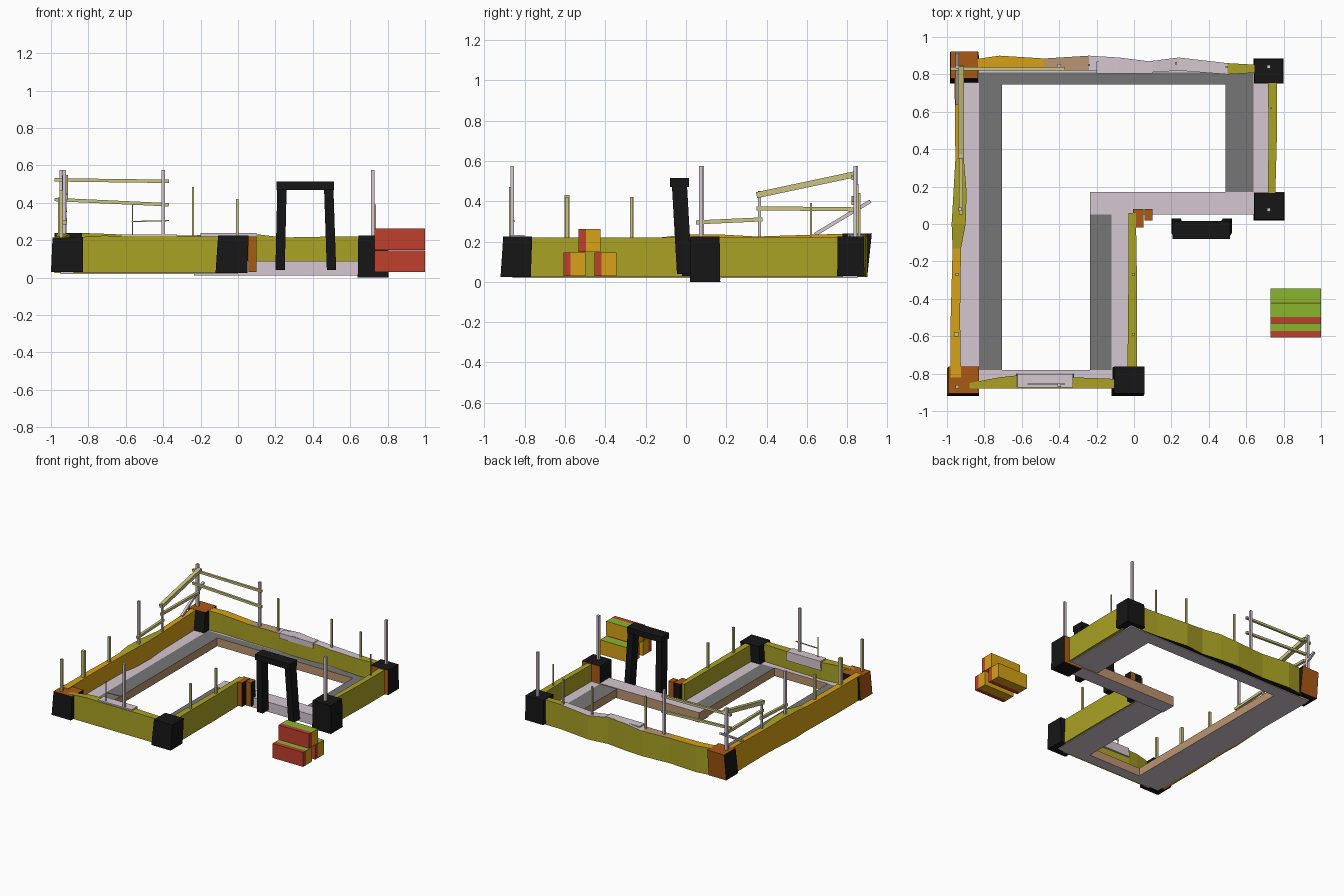
import bpy, bmesh
from mathutils import Vector, Matrix

if "Cube" in bpy.data.objects:
    bpy.data.objects.remove(bpy.data.objects["Cube"])

COL = {
    "olive": (0.40, 0.36, 0.018), "gold": (0.68, 0.36, 0.008),
    "lilac": (0.66, 0.57, 0.63), "grey": (0.18, 0.18, 0.18),
    "black": (0.008, 0.008, 0.008), "brown": (0.40, 0.10, 0.007),
    "tan": (0.50, 0.30, 0.16), "red": (0.53, 0.05, 0.027),
    "green": (0.25, 0.47, 0.027), "pale_yellow": (0.60, 0.55, 0.22)}
MATS = {}
for n, c in COL.items():
    MATS[n] = bpy.data.materials.new(n)
    MATS[n].diffuse_color = (*c, 1)
DIRS = {"+x": (1, 0, 0), "-x": (-1, 0, 0), "+y": (0, 1, 0),
        "-y": (0, -1, 0), "+z": (0, 0, 1), "-z": (0, 0, -1)}


def finish(bm, name, main, special=None):
    """Make the object; special maps a facing direction to a colour."""
    special = special or {}
    names = [main] + sorted(set(special.values()) - {main})
    bmesh.ops.recalc_face_normals(bm, faces=bm.faces)
    for f in bm.faces:
        for d, col in special.items():
            if f.normal.dot(Vector(DIRS[d])) > 0.75:
                f.material_index = names.index(col)
    me = bpy.data.meshes.new(name)
    bm.to_mesh(me)
    bm.free()
    for n in names:
        me.materials.append(MATS[n])
    ob = bpy.data.objects.new(name, me)
    bpy.context.collection.objects.link(ob)
    return ob


def box(name, x, y, z, main, special=None, taper=0.0, shear=(0, 0)):
    bm = bmesh.new()
    bmesh.ops.create_cube(bm, size=1)
    for v in bm.verts:
        k = 1 - taper * (v.co.z + 0.5)
        t = v.co.z + 0.5
        v.co = ((x[0] + x[1]) / 2 + v.co.x * k * (x[1] - x[0]) + shear[0] * t,
                (y[0] + y[1]) / 2 + v.co.y * k * (y[1] - y[0]) + shear[1] * t,
                z[0] + t * (z[1] - z[0]))
    return finish(bm, name, main, special)


def bar(name, p, q, w, col, h=None):
    """Square bar between two points."""
    p, q = Vector(p), Vector(q)
    d = q - p
    bm = bmesh.new()
    bmesh.ops.create_cube(bm, size=1)
    bmesh.ops.scale(bm, vec=(w, h or w, d.length), verts=bm.verts)
    rot = d.to_track_quat('Z', 'Y').to_matrix().to_4x4()
    bmesh.ops.transform(bm, matrix=Matrix.Translation((p + q) / 2) @ rot, verts=bm.verts)
    return finish(bm, name, col)


def wall(name, axis, stations, tops, side, under=None, zb=0.025):
    """Uneven wall: stations (along, low side, high side, top), a top colour per span."""
    names = list(dict.fromkeys([side, under or side] + tops))
    bm = bmesh.new()
    rings = []
    for s, a, b, zt in stations:
        pts = [(a, zb), (b, zb), (b, zt), (a, zt)]
        rings.append([bm.verts.new((s, c, z) if axis == "x" else (c, s, z)) for c, z in pts])
    for i, (r0, r1) in enumerate(zip(rings, rings[1:])):
        for k in range(4):
            f = bm.faces.new((r0[k], r0[(k + 1) % 4], r1[(k + 1) % 4], r1[k]))
            f.material_index = names.index(
                tops[i] if k == 2 else (under or side) if k == 0 else side)
    bm.faces.new(rings[0])
    bm.faces.new(rings[-1])
    bmesh.ops.recalc_face_normals(bm, faces=bm.faces)
    me = bpy.data.meshes.new(name)
    bm.to_mesh(me)
    bm.free()
    for n in names:
        me.materials.append(MATS[n])
    bpy.context.collection.objects.link(bpy.data.objects.new(name, me))


# Footing slab, an L-shaped ring of strips with tan inner edges
Z = (0.02, 0.085)
for n, x, y, top, inner in [
        ("left_edge", (-0.95, -0.83), (-0.86, 0.85), "lilac", None),
        ("left", (-0.83, -0.705), (-0.78, 0.81), "grey", "+x"),
        ("front", (-0.83, 0.0), (-0.86, -0.78), "lilac", "+y"),
        ("inner_edge", (-0.12, 0.0), (-0.78, 0.05), "lilac", None),
        ("inner", (-0.235, -0.12), (-0.78, 0.05), "grey", "-x"),
        ("right_edge", (0.64, 0.74), (0.17, 0.85), "lilac", None),
        ("right", (0.49, 0.64), (0.17, 0.81), "grey", "-x"),
        ("back", (-0.705, 0.49), (0.745, 0.81), "grey", "-y"),
        ("back_edge", (-0.83, 0.64), (0.81, 0.85), "lilac", None)]:
    sp = {"+z": top}
    if inner:
        sp[inner] = "tan"
    box("footing_" + n, x, y, Z, "lilac", sp)
box("footing_middle", (-0.235, 0.74), (0.05, 0.17), (0.012, 0.09), "lilac",
    {"+y": "tan", "-x": "tan"})

# Walls
wall("left_wall", "y", [(-0.82, -0.98, -0.925, 0.22), (-0.5, -0.98, -0.93, 0.22),
     (-0.13, -0.97, -0.925, 0.22), (0.0, -0.975, -0.90, 0.235), (0.17, -0.965, -0.895, 0.235),
     (0.35, -0.955, -0.91, 0.225), (0.82, -0.96, -0.92, 0.24)],
     ["gold", "gold", "olive", "olive", "olive", "gold"], "gold")
wall("front_wall", "x", [(-0.88, -0.88, -0.85, 0.215), (-0.72, -0.88, -0.82, 0.225),
     (-0.63, -0.88, -0.81, 0.222), (-0.32, -0.88, -0.82, 0.222), (-0.06, -0.88, -0.83, 0.22)],
     ["olive"] * 4, "olive")
wall("inner_wall", "y", [(-0.8, -0.035, 0.015, 0.22), (-0.3, -0.03, 0.016, 0.22),
     (0.06, -0.03, 0.01, 0.22)], ["olive"] * 2, "olive")
wall("right_wall", "y", [(0.14, 0.715, 0.755, 0.22), (0.5, 0.72, 0.765, 0.22),
     (0.78, 0.715, 0.765, 0.22)], ["olive"] * 2, "olive")
wall("back_wall", "x", [(-0.86, 0.82, 0.88, 0.24), (-0.72, 0.83, 0.90, 0.235),
     (-0.48, 0.82, 0.885, 0.225), (-0.24, 0.82, 0.90, 0.225), (-0.08, 0.81, 0.89, 0.24),
     (0.08, 0.81, 0.87, 0.235), (0.24, 0.82, 0.89, 0.215), (0.50, 0.80, 0.86, 0.22),
     (0.68, 0.81, 0.85, 0.22)],
     ["gold", "gold", "tan", "lilac", "lilac", "lilac", "lilac", "olive"], "olive", "black")
box("front_wall_cap", (-0.63, -0.32), (-0.875, -0.80), (0.16, 0.232), "lilac", taper=0.04)
box("back_wall_cap", (-0.2, 0.1), (0.805, 0.87), (0.195, 0.238), "lilac")

# Corner blocks
for n, x, y, z, sp, sh in [
        ("front_left", (-1.0, -0.83), (-0.92, -0.77), (0.03, 0.215),
         {"-x": "brown", "+z": "brown"}, (0.005, 0.01)),
        ("front_right", (-0.12, 0.05), (-0.92, -0.77), (0.025, 0.225), {}, (0.01, 0.01)),
        ("back_right", (0.64, 0.80), (0.75, 0.885), (0.03, 0.225), {"-y": "brown"}, (0, 0)),
        ("middle_right", (0.64, 0.805), (0.02, 0.17), (0.0, 0.225), {"+y": "brown"}, (0, 0)),
        ("back_left", (-0.985, -0.83), (0.75, 0.90), (0.03, 0.24),
         {"+y": "brown", "+z": "brown"}, (0, 0.025))]:
    box("corner_block_" + n, x, y, z, "black", sp, 0.04, sh)
box("inner_corner_block", (-0.005, 0.05), (-0.02, 0.08), (0.03, 0.22), "black",
    {"-y": "brown", "+z": "brown"})
box("inner_corner_block_small", (0.055, 0.10), (0.02, 0.08), (0.03, 0.22), "brown",
    {"+x": "black"})

# Leaning door frame
for s, x in (("left", (0.20, 0.25)), ("right", (0.475, 0.525))):
    box("door_post_" + s, x, (-0.045, 0.03), (0.04, 0.48), "black",
        shear=(0.01 if s == "left" else -0.015, -0.025))
box("door_lintel", (0.205, 0.512), (-0.08, 0.015), (0.47, 0.515), "black")

# Tall posts
for i, (x, y) in enumerate([(-0.93, 0.08), (0.72, 0.075), (0.72, 0.84),
                            (-0.945, 0.84), (-0.4, 0.845), (-0.4, -0.862)]):
    bar(f"tall_post_{i}", (x, y, 0.1), (x, y, 0.575), 0.019, "lilac")
# Short stakes
for i, (x, y, z, w) in enumerate([
        (-0.945, -0.87, 0.47, 0.018), (-0.95, -0.59, 0.43, 0.024), (-0.945, -0.27, 0.42, 0.018),
        (-0.005, -0.59, 0.42, 0.014), (-0.005, -0.27, 0.42, 0.014), (-0.24, 0.85, 0.485, 0.012),
        (0.225, 0.86, 0.44, 0.012), (0.495, 0.84, 0.42, 0.012), (0.735, 0.62, 0.39, 0.008),
        (-0.565, -0.855, 0.39, 0.005)]):
    bar(f"stake_{i}", (x, y, 0.1), (x, y, z), w, "pale_yellow")
bar("front_guide", (-0.57, -0.855, 0.3), (-0.37, -0.855, 0.305), 0.006, "pale_yellow")

# Scaffold rails and braces
X, Y = -0.925, 0.83
bar("side_rail_low", (X, 0.05, 0.295), (X, 0.38, 0.31), 0.02, "pale_yellow")
bar("side_rail_middle", (X, 0.35, 0.365), (X, 0.83, 0.36), 0.02, "pale_yellow")
bar("side_rail_top", (X, 0.35, 0.43), (X, 0.845, 0.535), 0.03, "pale_yellow")
bar("side_upright", (X, 0.365, 0.2), (X, 0.365, 0.45), 0.014, "lilac")
bar("corner_brace", (-0.945, 0.64, 0.235), (-0.945, 0.915, 0.40), 0.018, "lilac")
bar("back_rail_top", (-0.98, Y, 0.523), (-0.37, Y, 0.515), 0.018, "pale_yellow")
bar("back_rail_low", (-0.98, Y, 0.418), (-0.37, Y, 0.39), 0.018, "pale_yellow")

# Stack of three bricks: red front strip, yellow body, green top
for i, (y, z) in enumerate([(-0.608, 0.03), (-0.455, 0.03), (-0.533, 0.148)]):
    box(f"brick_front_{i}", (0.73, 1.0), (y, y + 0.036), (z, z + 0.115), "red")
    box(f"brick_body_{i}", (0.73, 1.0), (y + 0.036, y + 0.11), (z, z + 0.115), "gold",
        {"+z": "green"})

for m in bpy.data.materials:
    if m.users and not m.is_grease_pencil:
        m.use_nodes = True
        m.node_tree.nodes["Principled BSDF"].inputs["Base Color"].default_value = m.diffuse_color
